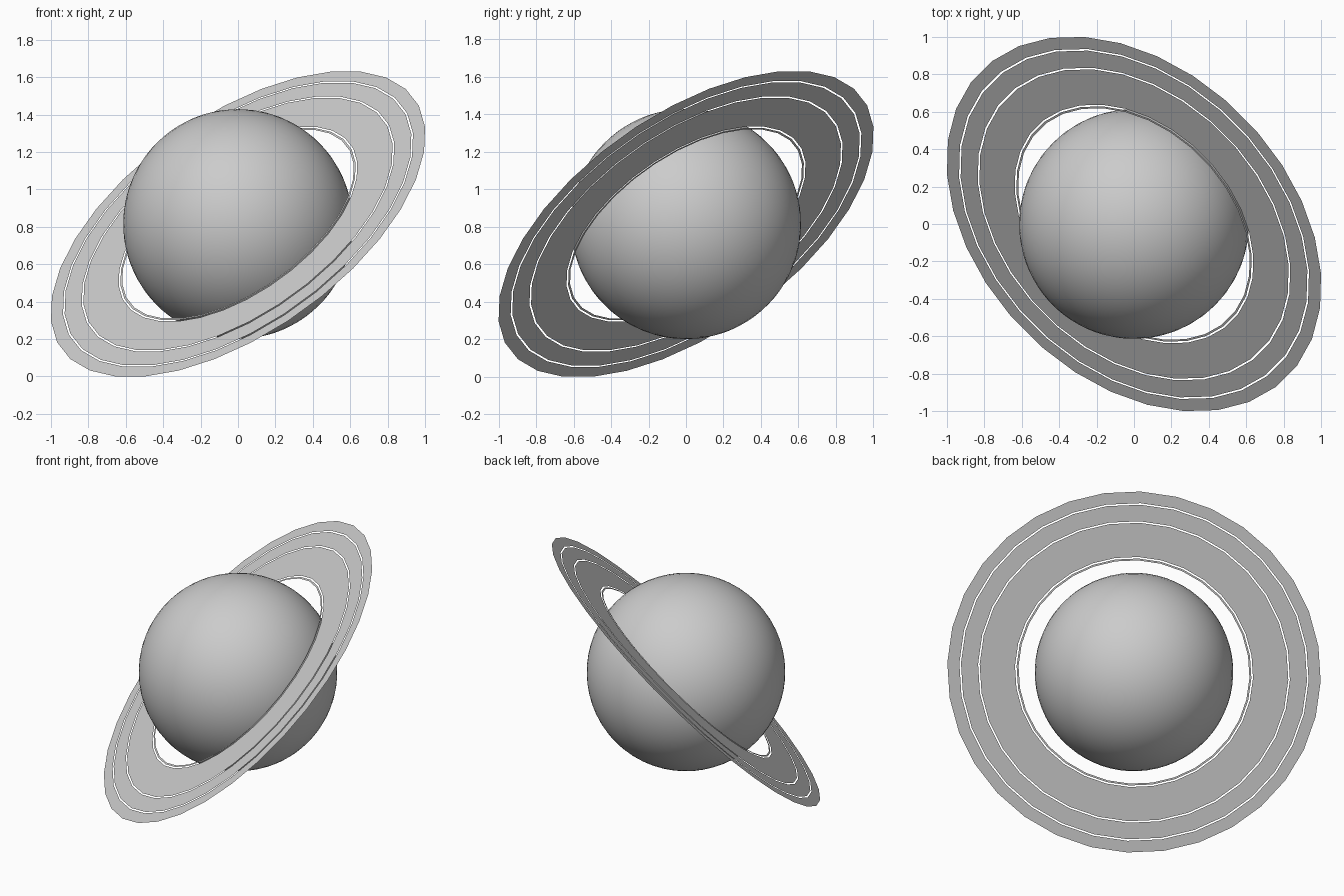
import bpy, bmesh, math

if "Cube" in bpy.data.objects:
    bpy.data.objects.remove(bpy.data.objects["Cube"])

CENTRE = (0, 0, 0.815)
TILT = (math.radians(45), 0, math.radians(-45))
SIDES = 32


def add_ring(name, inner, outer):
    """Flat low-poly annulus, tilted about the planet's centre."""
    bm = bmesh.new()
    loops = []
    for radius in (inner, outer):
        loop = []
        for i in range(SIDES):
            a = 2 * math.pi * (i + 0.5) / SIDES
            loop.append(bm.verts.new((radius * math.cos(a), radius * math.sin(a), 0)))
        loops.append(loop)
    for i in range(SIDES):
        j = (i + 1) % SIDES
        bm.faces.new((loops[0][i], loops[1][i], loops[1][j], loops[0][j]))
    mesh = bpy.data.meshes.new(name)
    bm.to_mesh(mesh)
    bm.free()
    obj = bpy.data.objects.new(name, mesh)
    obj.location = CENTRE
    obj.rotation_euler = TILT
    bpy.context.collection.objects.link(obj)


# Planet body, its poles aligned with the ring axis
bpy.ops.mesh.primitive_uv_sphere_add(segments=64, ring_count=32, radius=0.614,
                                     location=CENTRE, rotation=TILT)
planet = bpy.context.object
planet.name = "planet"
bpy.ops.object.shade_smooth()

# Four concentric ring bands with narrow gaps
bands = [
    ("inner_thin_ring", 0.716, 0.728),
    ("main_ring", 0.738, 0.957),
    ("middle_ring", 0.967, 1.073),
    ("outer_ring", 1.083, 1.1577),
]
for name, inner, outer in bands:
    add_ring(name, inner, outer)
